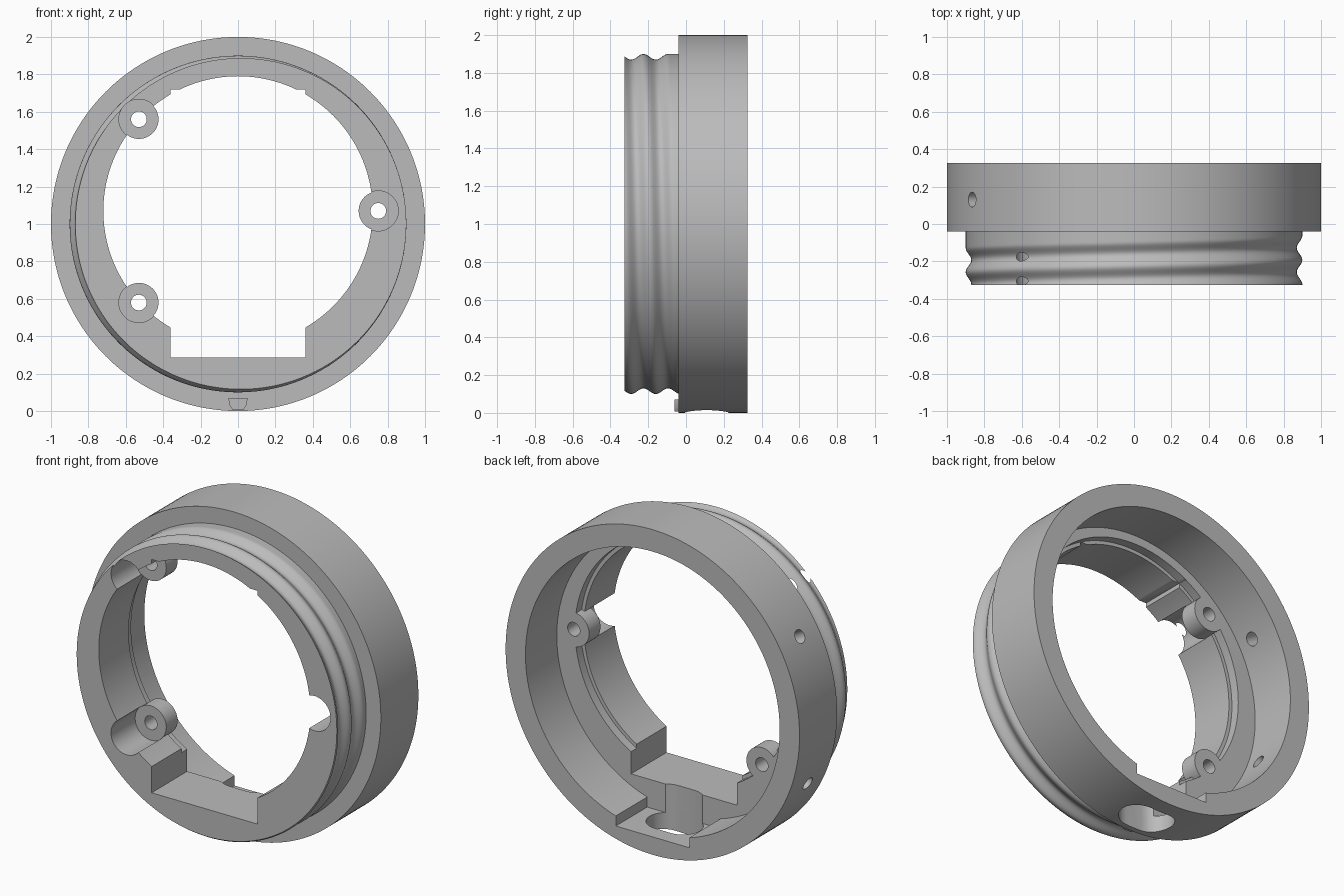
import bpy, bmesh, math
from mathutils import Matrix

cube = bpy.data.objects.get("Cube")
if cube:
    bpy.data.objects.remove(cube, do_unlink=True)

grey = bpy.data.materials.new("plain_grey")
grey.use_nodes = True
grey.diffuse_color = (0.5, 0.5, 0.5, 1)
grey.node_tree.nodes["Principled BSDF"].inputs["Base Color"].default_value = (0.5, 0.5, 0.5, 1)

FRONT, STEP, BACK = -0.325, -0.04, 0.325
FLANGE_BACK = 0.02
OPEN_Z = 1.07
BOSSES = [(0.75, 1.07), (-0.53, 1.56), (-0.53, 0.58)]


def finish(name, bm):
    bmesh.ops.recalc_face_normals(bm, faces=bm.faces)
    mesh = bpy.data.meshes.new(name)
    bm.to_mesh(mesh)
    bm.free()
    mesh.materials.append(grey)
    obj = bpy.data.objects.new(name, mesh)
    bpy.context.collection.objects.link(obj)
    return obj


def prism(name, outline, y0, y1, matrix=Matrix()):
    """Solid with an (x, z) outline, extruded along y."""
    bm = bmesh.new()
    a = [bm.verts.new(matrix @ Matrix.Translation((x, y0, z)).translation) for x, z in outline]
    b = [bm.verts.new(matrix @ Matrix.Translation((x, y1, z)).translation) for x, z in outline]
    bm.faces.new(a)
    bm.faces.new(b)
    n = len(a)
    for i in range(n):
        j = (i + 1) % n
        bm.faces.new((a[i], a[j], b[j], b[i]))
    return finish(name, bm)


def circle(x, z, r, n=48):
    return [(x + r * math.cos(2 * math.pi * i / n), z + r * math.sin(2 * math.pi * i / n))
            for i in range(n)]


def box(x0, x1, z0, z1):
    return [(x0, z0), (x1, z0), (x1, z1), (x0, z1)]


def cut(obj, tool):
    mod = obj.modifiers.new("cut", 'BOOLEAN')
    mod.operation = 'DIFFERENCE'
    mod.solver = 'EXACT'
    mod.object = tool
    bpy.ops.object.select_all(action='DESELECT')
    bpy.context.view_layer.objects.active = obj
    obj.select_set(True)
    bpy.ops.object.modifier_apply(modifier=mod.name)
    bpy.data.objects.remove(tool, do_unlink=True)


# Helical groove on the neck: phi runs clockwise from the top
def neck_radius(phi, y):
    pitch, dip = 0.13, 0.0
    for k in range(-2, 1):
        d = (y - (-0.16 + pitch * (phi / (2 * math.pi) + k))) / pitch
        if abs(d) < 0.5:
            fade = 1.0 if k < 0 else min(1, max(0, (math.pi + 0.6 - phi) / 0.5))
            dip = max(dip, fade * (0.5 + 0.5 * math.cos(2 * math.pi * d)))
    return 0.9 - 0.03 * dip


# Body blank: grooved neck and wide rim, solid
SEG, ROWS = 192, 36
bm = bmesh.new()
rings = []
stations = [FRONT + (STEP - FRONT) * i / ROWS for i in range(ROWS + 1)]
for y, wide in [(y, False) for y in stations] + [(STEP, True), (BACK, True)]:
    ring = []
    for i in range(SEG):
        phi = 2 * math.pi * i / SEG
        r = 1.0 if wide else neck_radius(phi, y)
        ring.append(bm.verts.new((r * math.sin(phi), y, 1 + r * math.cos(phi))))
    rings.append(ring)
for a, b in zip(rings, rings[1:]):
    for i in range(SEG):
        j = (i + 1) % SEG
        bm.faces.new((a[i], a[j], b[j], b[i]))
bm.faces.new(rings[0])
bm.faces.new(rings[-1])
body = finish("ring_body", bm)

# Rear bore and the flat relief at its bottom
cut(body, prism("bore_cutter", circle(0, 1, 0.865, 160), FLANGE_BACK, 0.5))
cut(body, prism("flat_cutter", box(-0.25, 0.25, 0.11, 0.6), FLANGE_BACK, 0.5))

# Round opening and its rear step, leaving the screw pads standing
for r, y0, y1 in [(0.72, -0.5, 0.2), (0.742, -0.035, 0.15)]:
    opening = prism("opening_cutter", circle(0, OPEN_Z, r, 144), y0, y1)
    for x, z in BOSSES:
        cut(opening, prism("pad", circle(x, z, 0.105), -0.6, 0.6))
    cut(body, opening)

# Square notch through the opening
cut(body, prism("notch_cutter", box(-0.36, 0.36, 0.285, 1.72), -0.6, 0.21))

# Screw recesses and holes
for x, z in BOSSES:
    cut(body, prism("recess_cutter", circle(x, z, 0.107), -0.55, -0.09))
    cut(body, prism("screw_cutter", circle(x, z, 0.042, 32), -0.3, 0.25))

# Rounded slot through the bottom wall
R, HALF = 0.115, 0.17
slot = []
for side in (1, -1):
    for i in range(17):
        t = -math.pi / 2 + math.pi * i / 16
        slot.append((side * (HALF - R + R * math.cos(t)), -0.11 + side * R * math.sin(t)))
cut(body, prism("slot_cutter", slot, -0.1, 0.3, Matrix.Rotation(math.pi / 2, 4, 'X')))

# Radial holes in the side of the rim
for angle in (30, -23):
    m = (Matrix.Translation((0, 0.13, 1)) @ Matrix.Rotation(math.radians(angle), 4, 'Y')
         @ Matrix.Rotation(math.pi / 2, 4, 'Z'))
    cut(body, prism("side_hole_cutter", circle(0, 0, 0.04, 32), 0.7, 1.1, m))

# Index key on the front shoulder
key = prism("index_key", [(-0.052, 0.07), (0.052, 0.07), (0.045, 0.03), (0.03, 0.008),
                          (-0.03, 0.008), (-0.045, 0.03)], -0.062, -0.03)

bpy.ops.object.select_all(action='DESELECT')
for obj in (body, key):
    obj.select_set(True)
bpy.context.view_layer.objects.active = body
bpy.ops.object.shade_smooth_by_angle(angle=math.radians(30))
